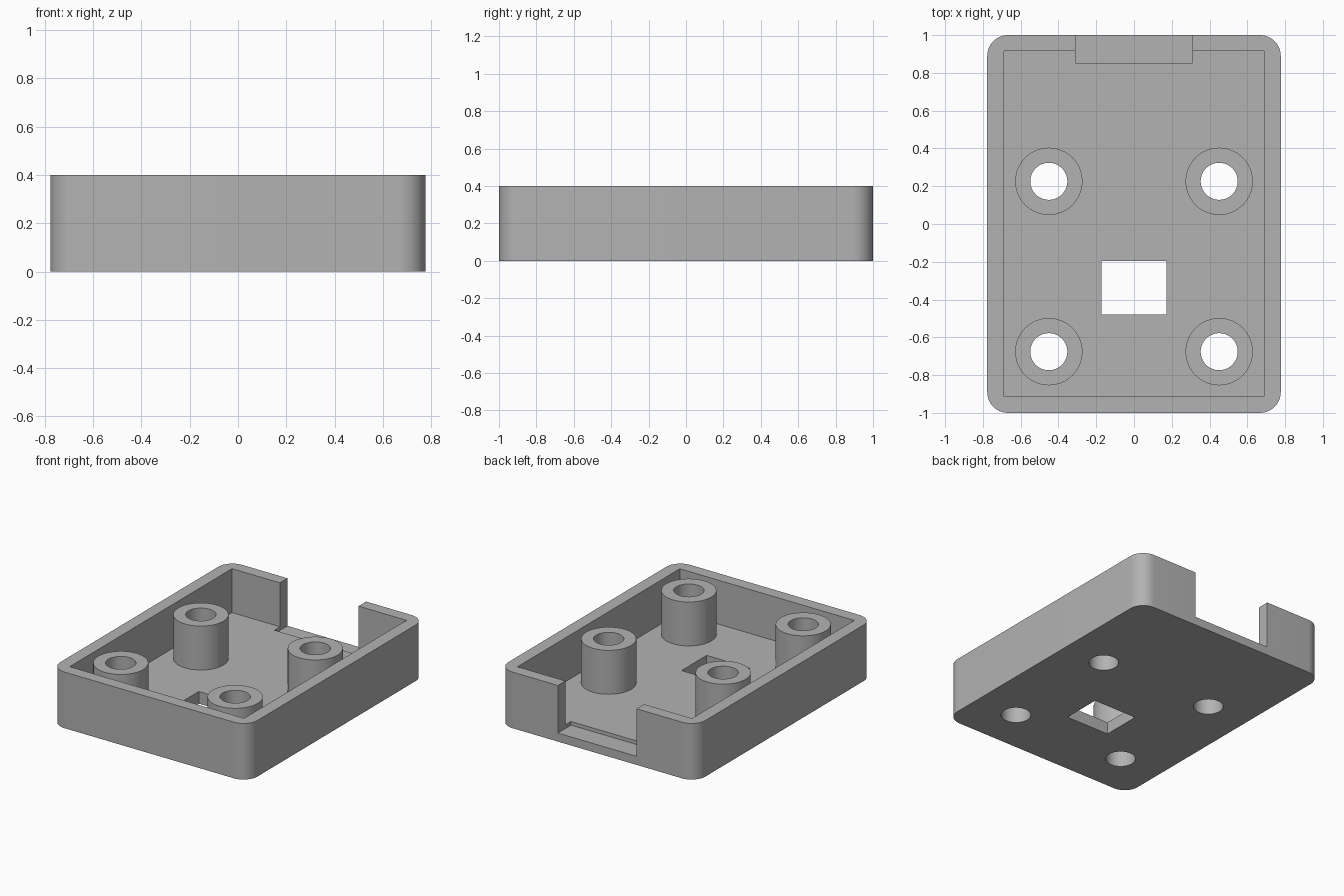
import bpy
import bmesh
import math

HX, HY, HEIGHT = 0.777, 1.0, 0.4
CORNER = 0.11
FLOOR = 0.087
BOSS_X, BOSS_Y, BOSS_R, HOLE_R = 0.451, (0.226, -0.676), 0.178, 0.098

cube = bpy.data.objects.get("Cube")
if cube:
    bpy.data.objects.remove(cube, do_unlink=True)

grey = bpy.data.materials.new("plain grey")
grey.use_nodes = True
colour = (0.45, 0.45, 0.45, 1)
grey.diffuse_color = colour
grey.node_tree.nodes["Principled BSDF"].inputs["Base Color"].default_value = colour


def prism(name, outline, z0, z1):
    """Extrude a closed outline upwards into a solid object."""
    bm = bmesh.new()
    base = bm.faces.new([bm.verts.new((x, y, z0)) for x, y in outline])
    top = bmesh.ops.extrude_face_region(bm, geom=[base])["geom"]
    verts = [v for v in top if isinstance(v, bmesh.types.BMVert)]
    bmesh.ops.translate(bm, verts=verts, vec=(0, 0, z1 - z0))
    bmesh.ops.recalc_face_normals(bm, faces=bm.faces)
    mesh = bpy.data.meshes.new(name)
    bm.to_mesh(mesh)
    bm.free()
    mesh.materials.append(grey)
    obj = bpy.data.objects.new(name, mesh)
    bpy.context.collection.objects.link(obj)
    return obj


def rectangle(x0, x1, y0, y1):
    return [(x0, y0), (x1, y0), (x1, y1), (x0, y1)]


def arc(cx, cy, r, start, sweep, steps):
    angles = [math.radians(start + sweep * i / steps) for i in range(steps + 1)]
    return [(cx + r * math.cos(a), cy + r * math.sin(a)) for a in angles]


def circle(cx, cy, r):
    return arc(cx, cy, r, 0, 360, 64)[:-1]


def combine(target, tool, operation):
    """Apply a boolean and remove the tool."""
    mod = target.modifiers.new("cut", "BOOLEAN")
    mod.operation, mod.solver, mod.object = operation, "EXACT", tool
    bpy.context.view_layer.objects.active = target
    bpy.ops.object.modifier_apply(modifier=mod.name)
    bpy.data.objects.remove(tool, do_unlink=True)


# Rounded tray body with a square-cornered cavity
outline = []
for i, (sx, sy) in enumerate([(1, 1), (-1, 1), (-1, -1), (1, -1)]):
    outline += arc(sx * (HX - CORNER), sy * (HY - CORNER), CORNER, 90 * i, 90, 12)
case = prism("case", outline, 0, HEIGHT)
combine(case, prism("cavity", rectangle(-0.688, 0.688, -0.913, 0.915), FLOOR, 1), "DIFFERENCE")

# Back wall opening, sunk slightly into the floor
combine(case, prism("back_opening", rectangle(-0.31, 0.31, 0.852, 1.2), 0.061, 1), "DIFFERENCE")

# Rectangular window in the floor
combine(case, prism("floor_window", rectangle(-0.172, 0.172, -0.478, -0.195), -1, 1), "DIFFERENCE")

# Four screw posts, drilled right through the floor
for x in (-BOSS_X, BOSS_X):
    for y in BOSS_Y:
        combine(case, prism("post", circle(x, y, BOSS_R), FLOOR / 2, HEIGHT), "UNION")
        combine(case, prism("screw_hole", circle(x, y, HOLE_R), -1, 1), "DIFFERENCE")

# Smooth the curved walls, keep the edges crisp
bpy.ops.object.select_all(action="DESELECT")
case.select_set(True)
bpy.context.view_layer.objects.active = case
bpy.ops.object.shade_smooth_by_angle(angle=math.radians(30))
